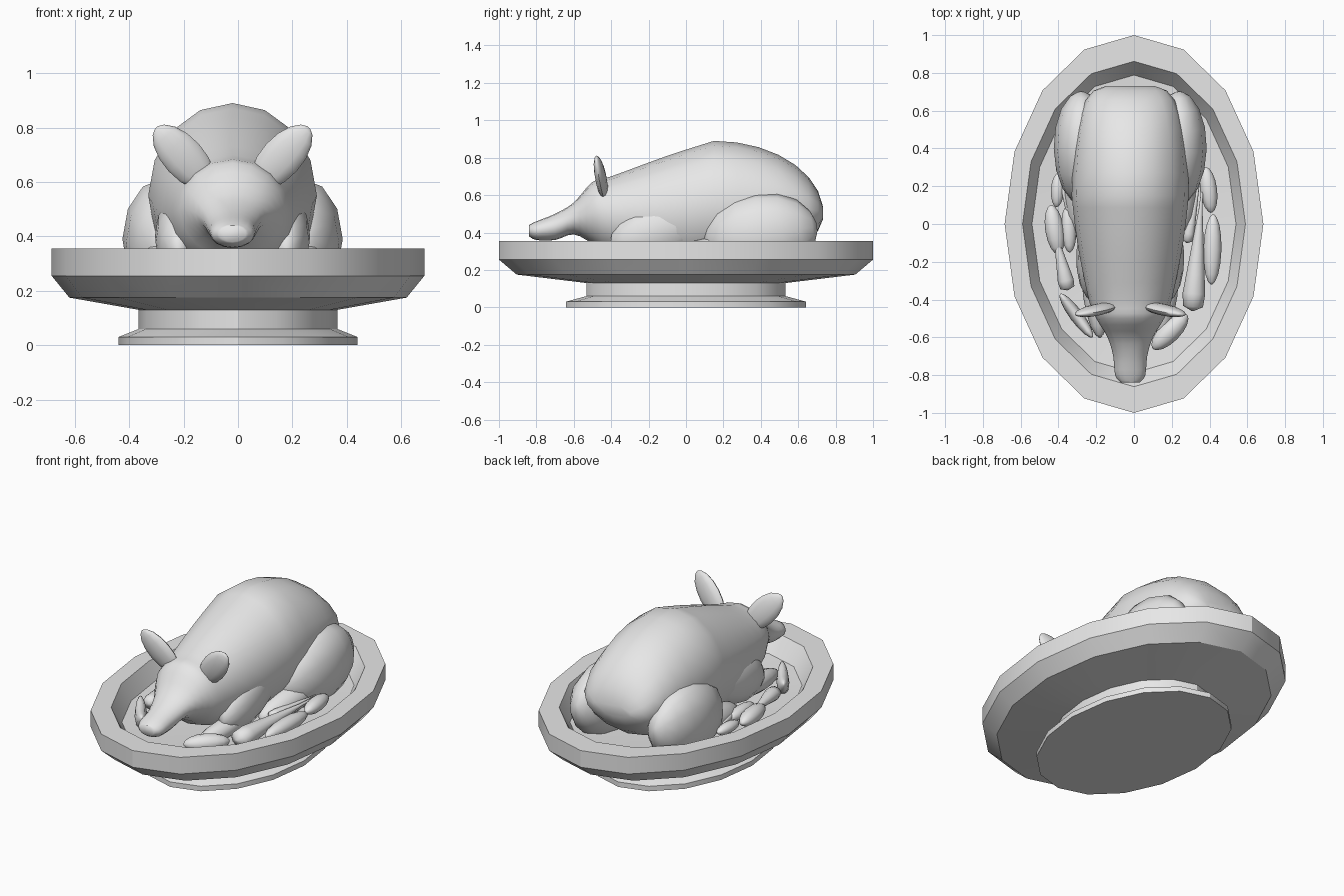
import bpy, bmesh, math
from mathutils import Vector

old = bpy.data.objects.get("Cube")
if old:
    bpy.data.objects.remove(old, do_unlink=True)

tone = .8
grey = bpy.data.materials.new("plain_grey")
grey.use_nodes = True
grey.diffuse_color = (tone, tone, tone, 1)
grey.node_tree.nodes["Principled BSDF"].inputs["Base Color"].default_value = grey.diffuse_color

X, Y, Z = Vector((1, 0, 0)), Vector((0, 1, 0)), Vector((0, 0, 1))
MIDDLE = -.02  # the roast lies slightly off centre


def loft(name, sections, sides, sharp=60):
    """Skin elliptical rings given as (centre, u axis, v axis), capping both ends."""
    bm = bmesh.new()
    rings = []
    for centre, u, v in sections:
        angles = [math.tau * i / sides for i in range(sides)]
        rings.append([bm.verts.new(centre + u * math.sin(a) + v * math.cos(a)) for a in angles])
    for lower, upper in zip(rings, rings[1:]):
        for i in range(sides):
            j = (i + 1) % sides
            bm.faces.new((lower[i], lower[j], upper[j], upper[i]))
    bm.faces.new(rings[0])
    bm.faces.new(rings[-1])
    bmesh.ops.recalc_face_normals(bm, faces=bm.faces)
    mesh = bpy.data.meshes.new(name)
    bm.to_mesh(mesh)
    bm.free()
    mesh.shade_smooth()
    mesh.set_sharp_from_angle(angle=math.radians(sharp))
    mesh.materials.append(grey)
    bpy.context.collection.objects.link(bpy.data.objects.new(name, mesh))


def spindle(name, start, end, width, thick, hint=Z, bow=0, cone=False):
    """Rounded pod, or a cone, between two points; bow bends it vertically."""
    start, end = Vector(start), Vector(end)
    along = (end - start).normalized()
    u = along.cross(hint).normalized() * width
    v = u.cross(along) * thick
    steps = 9
    sections = []
    for i in range(steps):
        a = math.pi * i / (steps - 1)
        f = (1 - math.cos(a)) / 2
        girth = min(math.sin(a) * 2, 1 - f) if cone else math.sin(a)
        girth = max(girth, .1)
        centre = start.lerp(end, f) + Z * bow * math.sin(a) ** 2
        sections.append((centre, u * girth, v * girth))
    loft(name, sections, 12)


def smooth_rows(rows, steps):
    """Pass a smooth curve through rows of numbers."""
    rows = [Vector(r) for r in rows]
    rows = [rows[0]] + rows + [rows[-1]]
    result = []
    for a, b, c, d in zip(rows, rows[1:], rows[2:], rows[3:]):
        for i in range(steps):
            t = i / steps
            result.append(b + (c - a) * t / 2 + (a * 2 - b * 5 + c * 4 - d) * t * t / 2
                          + (b * 3 - a - c * 3 + d) * t ** 3 / 2)
    return result


# Oval footed platter, from foot to rim and into the bowl
foot, stem, rim, lip = .44, .365, .685, .59
floor, top = .2, .355
profile = [(foot, 0), (foot, .03), (stem, .06), (stem, .13), (.62, .175),
           (rim, top - .1), (rim, top), (lip, top), (lip - .05, top - .1), (.02, floor)]
loft("platter", [(Z * z, X * r, Y * r / rim) for r, z in profile], 16, 32)


# Roast body: snout and head rows give y, top, bottom, half width; the rump is rounded off
def body_ring(y, high, low, half):
    return Vector((MIDDLE, y, (high + low) / 2)), X * half, Z * (high - low) / 2


back, belly, girth, hip = .89, .21, .31, .15
front = [(-.84, .44, .38, .05), (-.8, .46, .36, .08), (-.7, .5, .36, .09), (-.6, .56, .39, .12),
         (-.5, .67, .34, .18), (-.4, .7, .28, .22), (-.1, .81, floor, .28),
         (hip, back, belly, girth)]
rings = [body_ring(*row) for row in smooth_rows(front, 3)]
rump_steps = 8
for i in range(rump_steps):
    a = math.pi / 2 * i / (rump_steps - .5)
    c = math.cos(a)
    waist = .5
    rings.append(body_ring(hip + math.sin(a) * (.735 - hip), waist + (back - waist) * c,
                           waist + (belly - waist) * c, girth * c ** .4))
loft("roast_body", rings, 16)

# Ears and folded legs, mirrored about the body
for sign, side in ((1, "left"), (-1, "right")):
    def mirrored(part, start, end, width, thick, hint=Z):
        ends = [(MIDDLE + sign * x, y, z) for x, y, z in (start, end)]
        spindle(side + part, *ends, width, thick, hint)

    mirrored("_ear", (.08, -.43, .58), (.28, -.48, .8), .075, .4, Y)
    mirrored("_haunch", (.25, .1, .35), (.26, .7, .43), .15, 1.5)
    mirrored("_hind_leg", (.28, .4, .33), (.24, -.1, .26), .09, .9)
    mirrored("_shoulder", (.17, .1, .48), (.2, -.4, .33), .1, 1.5)
    mirrored("_foreleg", (.22, -.15, .32), (.16, -.6, .27), .06, .9)

# Potatoes lying along both sides: start x and y, end x and y, radius
height = .29
potatoes = {"left_small_potato": (.38, .3, .41, .06, .045),
            "left_long_potato": (.42, .05, .41, -.32, .048),
            "left_front_potato": (.28, -.48, .1, -.66, .055),
            "right_small_potato": (-.4, .27, -.41, .09, .035),
            "right_potato": (-.44, .1, -.4, -.16, .05),
            "right_inner_potato": (-.35, .1, -.34, -.15, .04)}
for name, (ax, ay, bx, by, radius) in potatoes.items():
    spindle(name, (ax, ay, height), (bx, by, height), radius, .9)

# Carrots, thick end first
carrots = {"left_long_carrot": (.31, -.46, .36, .17, .07),
           "left_short_carrot": (.28, -.1, .35, .24, .035),
           "right_carrot": (-.35, -.35, -.43, 0, .05),
           "right_short_carrot": (-.31, 0, -.4, .24, .035)}
for name, (ax, ay, bx, by, radius) in carrots.items():
    spindle(name, (ax, ay, height), (bx, by, height + .02), radius, .9, cone=True)

# Curved wedge standing beside the head
spindle("upright_wedge", (-.39, -.37, .33), (-.22, -.6, .33), .035, 1.7, bow=-.05)
